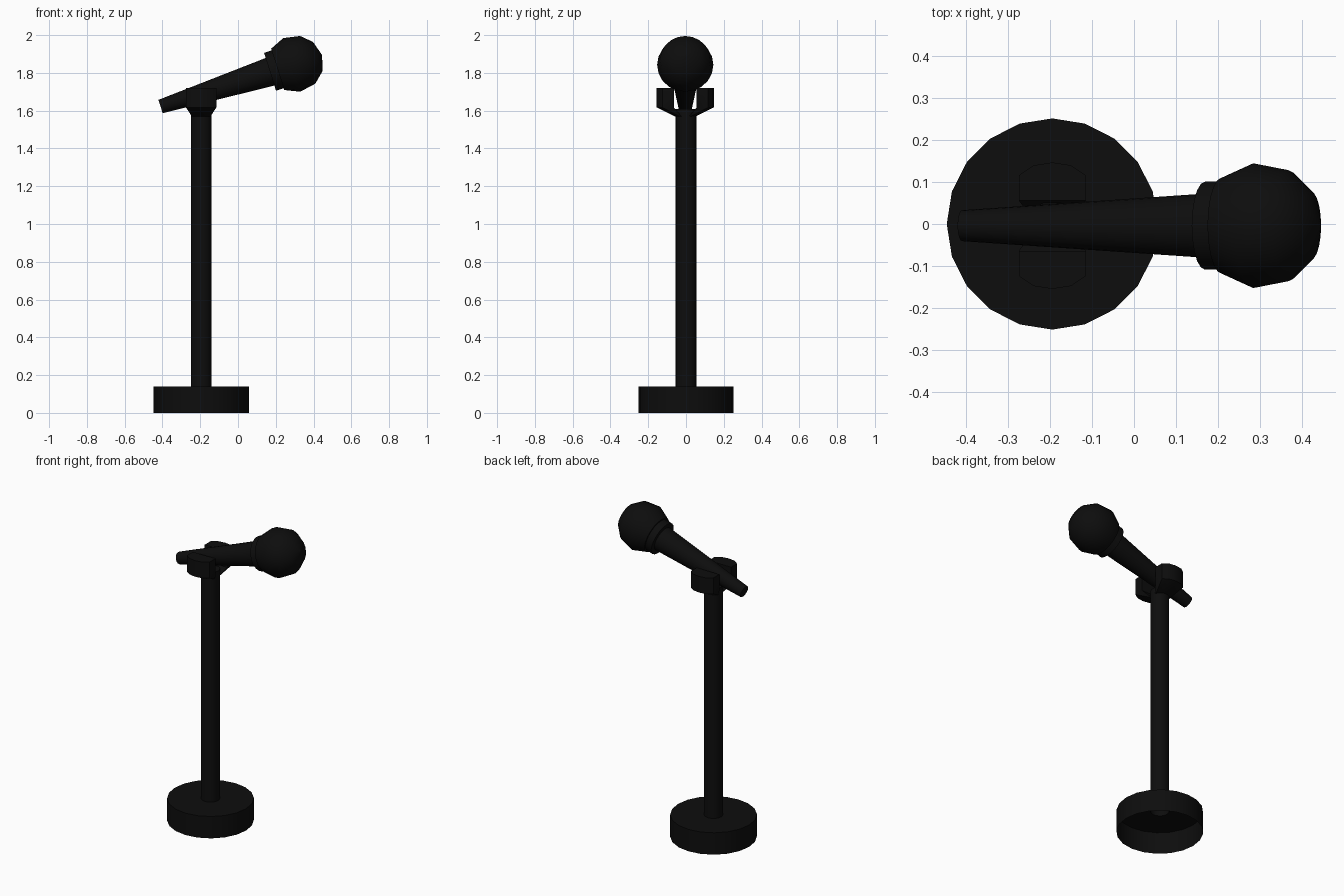
import bpy, bmesh
from math import sin, cos, pi, radians
from mathutils import Matrix, Vector

if "Cube" in bpy.data.objects:
    bpy.data.objects.remove(bpy.data.objects["Cube"])

SIDES = 20
black = bpy.data.materials.new("matte_black")
black.diffuse_color = (0.004, 0.004, 0.004, 1)
black.use_nodes = True
black.node_tree.nodes["Principled BSDF"].inputs["Base Color"].default_value = black.diffuse_color


def finish(name, bm, matrix=Matrix()):
    """Turn a bmesh into a named, shaded object."""
    mesh = bpy.data.meshes.new(name)
    bm.to_mesh(mesh)
    bm.free()
    mesh.materials.append(black)
    obj = bpy.data.objects.new(name, mesh)
    obj.matrix_world = matrix
    bpy.context.collection.objects.link(obj)
    bpy.ops.object.select_all(action='DESELECT')
    obj.select_set(True)
    bpy.context.view_layer.objects.active = obj
    bpy.ops.object.shade_smooth_by_angle(angle=radians(35))
    return obj


def loft(name, rings, cap_start=True, cap_end=True, matrix=Matrix()):
    """Bridge rings of equal point count, optionally closing the ends."""
    bm = bmesh.new()
    loops = [[bm.verts.new(p) for p in ring] for ring in rings]
    n = len(loops[0])
    for a, b in zip(loops, loops[1:]):
        for i in range(n):
            j = (i + 1) % n
            bm.faces.new((a[i], a[j], b[j], b[i]))
    if cap_start:
        bm.faces.new(loops[0][::-1])
    if cap_end:
        bm.faces.new(loops[-1])
    return finish(name, bm, matrix)


def circle(r, z):
    return [(r * cos(2 * pi * i / SIDES), r * sin(2 * pi * i / SIDES), z)
            for i in range(SIDES)]


def lathe(name, profile, **kw):
    return loft(name, [circle(r, z) for r, z in profile], **kw)


# Hollow base and pole, open underneath
POLE_X = -0.195
lathe("base_and_pole", [(0.252, 0), (0.252, 0.14), (0.055, 0.14), (0.055, 1.61)],
      cap_start=False, matrix=Matrix.Translation((POLE_X, 0, 0)))

# Two clip prongs flaring out of the pole top
wide = [(0.08, 0.06), (0.08, 0.12), (0.045, 0.144), (0, 0.151)]
narrow = [(0.05, 0.02), (0.05, 0.03), (0.03, 0.047), (0, 0.056)]


def prong_ring(half, z):
    pts = half + [(-x, y) for x, y in half[-2::-1]]
    return [(x, y, z) for x, y in pts]


for name, turn in (("clip_prong_back", 0), ("clip_prong_front", pi)):
    loft(name, [prong_ring(narrow, 1.57), prong_ring(wide, 1.617), prong_ring(wide, 1.72)],
         matrix=Matrix.Translation((POLE_X, -0.004, 0)) @ Matrix.Rotation(turn, 4, 'Z'))

# Microphone, lathed along its own tilted axis
tilt = Matrix.Translation((-0.41, -0.004, 1.622)) @ Matrix.Rotation(radians(90 - 17.6), 4, 'Y')
lathe("microphone_handle", [(0.037, 0), (0.077, 0.615)], matrix=tilt)
lathe("microphone_collar", [(0.105, 0.608), (0.105, 0.658)], matrix=tilt)
head = [(0.15 * sin(radians(a)), 0.747 + 0.15 * cos(radians(a)))
        for a in (130, 97, 62, 33, 1)]
lathe("microphone_head", head, matrix=tilt)
